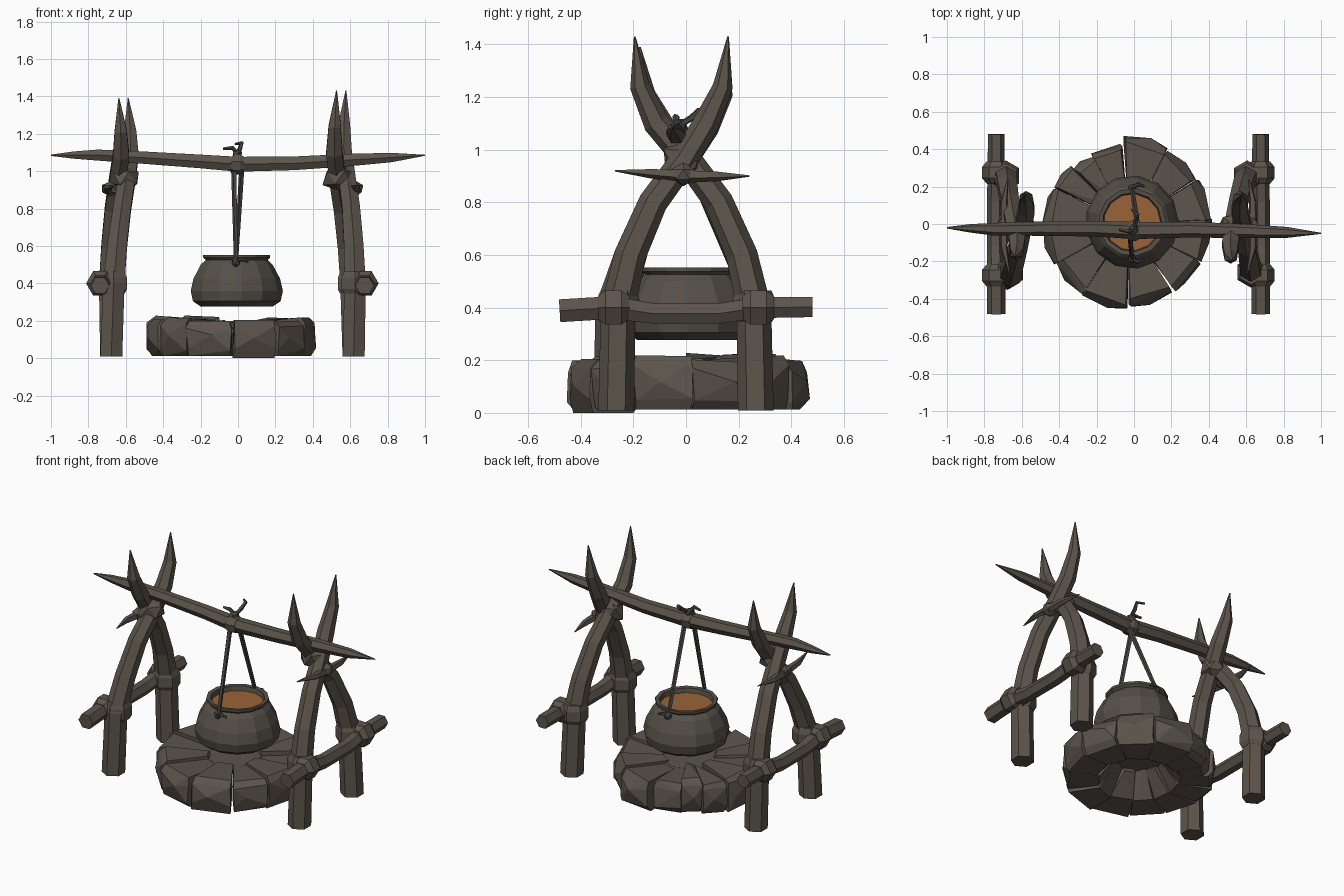
import bpy, bmesh, math, random
from mathutils import Vector

if "Cube" in bpy.data.objects:
    bpy.data.objects.remove(bpy.data.objects["Cube"])

random.seed(7)


def material(name, rgb):
    m = bpy.data.materials.new(name)
    m.diffuse_color = (*rgb, 1)
    m.use_nodes = True
    m.node_tree.nodes["Principled BSDF"].inputs["Base Color"].default_value = m.diffuse_color
    return m


WOOD = material("weathered_wood", (0.108, 0.089, 0.070))
STONE = material("brown_stone", (0.108, 0.090, 0.073))
IRON = material("dull_iron", (0.092, 0.080, 0.064))
ROPE = material("dark_rope", (0.066, 0.062, 0.052))
SOUP = material("orange_soup", (0.32, 0.125, 0.04))


def finish(name, bm, mat):
    bmesh.ops.recalc_face_normals(bm, faces=bm.faces)
    me = bpy.data.meshes.new(name)
    bm.to_mesh(me)
    bm.free()
    me.materials.append(mat)
    ob = bpy.data.objects.new(name, me)
    bpy.context.collection.objects.link(ob)
    return ob


def tube(name, path, mat, sides=6, up=(1, 0, 0), level_start=False):
    """Faceted limb through (x, y, z, radius) points."""
    bm = bmesh.new()
    pts = [Vector(p[:3]) for p in path]
    rings = []
    for i, p in enumerate(pts):
        d = (pts[min(i + 1, len(pts) - 1)] - pts[max(i - 1, 0)]).normalized()
        if level_start and i == 0:
            d = Vector((0, 0, 1))
        u = Vector(up)
        u = (u - d * u.dot(d)).normalized()
        v = d.cross(u)
        r = path[i][3]
        rings.append([bm.verts.new(p + r * (math.cos(a) * u + math.sin(a) * v))
                      for a in (math.tau * (k + 0.5) / sides for k in range(sides))])
    for a, b in zip(rings, rings[1:]):
        for k in range(sides):
            n = (k + 1) % sides
            bm.faces.new((a[k], a[n], b[n], b[k]))
    bm.faces.new(rings[0])
    bm.faces.new(rings[-1])
    return finish(name, bm, mat)


def lump(name, loc, size, mat, jitter=0.15):
    """Faceted knot."""
    bm = bmesh.new()
    bmesh.ops.create_icosphere(bm, subdivisions=1, radius=1)
    for v in bm.verts:
        v.co *= 1 + random.uniform(-jitter, jitter)
        v.co = Vector(loc) + Vector([c * s for c, s in zip(v.co, size)])
    return finish(name, bm, mat)


def lathe(name, profile, mat, centre, sides=13):
    bm = bmesh.new()
    rings = [[bm.verts.new((centre[0] + r * math.cos(math.tau * k / sides),
                            centre[1] + r * math.sin(math.tau * k / sides), z))
              for k in range(sides)] for r, z in profile]
    for a, b in zip(rings, rings[1:]):
        for k in range(sides):
            n = (k + 1) % sides
            bm.faces.new((a[k], a[n], b[n], b[k]))
    bm.faces.new(rings[0])
    bm.faces.new(rings[-1])
    return finish(name, bm, mat)


# Two end frames, mirrored about x = -0.03
MID = -0.03
# (distance from MID, y, z, radius) for the post that starts at +y
POST = [(0.648, 0.265, 0.01, 0.068), (0.645, 0.258, 0.40, 0.066), (0.632, 0.212, 0.60, 0.060),
        (0.612, 0.125, 0.80, 0.055), (0.588, 0.008, 0.96, 0.052), (0.57, -0.112, 1.10, 0.050),
        (0.572, -0.175, 1.24, 0.038), (0.582, -0.195, 1.43, 0.003)]
for side, label in ((-1, "left"), (1, "right")):
    for ys, where in ((1, "back"), (-1, "front")):
        path = []
        for i, (d, y, z, r) in enumerate(POST):
            shift = -ys * 0.025 * min(1, z / 0.9)
            y = ys * y
            if i > 4:   # horns differ a little per post
                y += (-0.035 if ys < 0 else 0.0) + (0.02 if side < 0 and ys > 0 else 0)
                z -= 0.04 * (i - 4) / 3 if side < 0 else 0
            if i < 2 and side < 0 and ys < 0:
                y -= 0.02
            path.append((MID + side * d + shift, y, z, r))
        tube(f"{label}_{where}_post", path, WOOD, 6, level_start=True)
        # lashing where the brace meets the post: a collar on each
        kx, ky = MID + side * 0.707, ys * 0.275
        tube(f"{label}_{where}_brace_collar", [(kx, ky - 0.06, 0.40, 0.05), (kx, ky - 0.03, 0.40, 0.075),
                                               (kx, ky + 0.03, 0.40, 0.075), (kx, ky + 0.06, 0.40, 0.05)],
             WOOD, 6, (0, 0, 1))
        px, py = MID + side * 0.645 - ys * 0.01, ys * 0.258
        tube(f"{label}_{where}_post_collar", [(px, py, 0.345, 0.068), (px, py, 0.37, 0.082),
                                              (px, py, 0.43, 0.082), (px, py, 0.465, 0.066)], WOOD)
    bx = MID + side * 0.707
    tube(f"{label}_brace", [(bx, -0.48, 0.388, 0.05), (bx, -0.28, 0.40, 0.05),
                            (bx + side * 0.005, -0.12, 0.377, 0.044), (bx + side * 0.005, 0.12, 0.377, 0.044),
                            (bx, 0.28, 0.40, 0.046), (bx, 0.48, 0.402, 0.044)], WOOD, 6, (0, 0, 1))
    # thin pointed stick and lashings at the crossing
    sx = MID + side * 0.665
    tube(f"{label}_crossing_stick", [(sx - side * 0.03, -0.27, 0.92, 0.003), (sx, -0.13, 0.91, 0.02),
                                     (sx, 0.0, 0.90, 0.026), (sx, 0.12, 0.90, 0.02),
                                     (sx - side * 0.02, 0.24, 0.90, 0.003)], WOOD, 5, (0, 0, 1))
    lump(f"{label}_crossing_lashing", (MID + side * 0.575, -0.01, 0.965), (0.095, 0.085, 0.08), WOOD)
    lump(f"{label}_stick_lashing", (MID + side * 0.655, -0.01, 0.905), (0.05, 0.05, 0.042), WOOD)

# Cross beam
tube("cross_beam", [(-1, -0.02, 1.085, 0.004), (-0.88, -0.023, 1.086, 0.022), (-0.75, -0.028, 1.086, 0.034),
                    (-0.5, -0.025, 1.072, 0.038), (-0.2, -0.025, 1.052, 0.042), (0, -0.035, 1.037, 0.046),
                    (0.3, -0.03, 1.042, 0.042), (0.6, -0.038, 1.060, 0.038), (0.82, -0.045, 1.073, 0.029),
                    (1, -0.05, 1.085, 0.003)], WOOD, 6, (0, 0, 1))

# Rope: wrap on the beam, loose ends, two hangers with knots
tube("beam_rope_wrap", [(-0.035, -0.033, 1.04, 0.046), (-0.015, -0.035, 1.038, 0.056),
                        (0.012, -0.035, 1.038, 0.056), (0.03, -0.035, 1.038, 0.046)], WOOD, 7, (0, 0, 1))
lump("beam_rope_knot", (-0.005, -0.03, 1.09), (0.028, 0.035, 0.025), ROPE)
tube("rope_end_a", [(0, -0.03, 1.09, 0.012), (-0.03, -0.04, 1.125, 0.012), (-0.08, -0.03, 1.12, 0.007)],
     ROPE, 5, (0, 1, 0))
tube("rope_end_b", [(0, -0.03, 1.09, 0.012), (0.01, 0.02, 1.12, 0.013), (0.02, 0.05, 1.15, 0.011),
                    (-0.015, 0.08, 1.145, 0.006)], ROPE, 5)
for s, where in ((-1, "front"), (1, "back")):
    y = 0.005 + s * 0.188
    tube(f"{where}_rope", [(s * 0.022, -0.035 + s * 0.012, 1.02, 0.015), (-0.01, y, 0.51, 0.012)], ROPE, 5)
    lump(f"{where}_rope_knot", (-0.01, y, 0.515), (0.025, 0.026, 0.028), ROPE)
    tube(f"{where}_rope_tail", [(-0.01, y, 0.515, 0.010), (0.02, y + s * 0.02, 0.53, 0.011),
                                (0.055, y + s * 0.01, 0.515, 0.006)], ROPE, 5, (0, 0, 1))

# Pot and soup
lathe("cooking_pot", [(0.195, 0.276), (0.238, 0.305), (0.25, 0.36), (0.235, 0.425),
                      (0.195, 0.50), (0.168, 0.525), (0.182, 0.538), (0.182, 0.553), (0.158, 0.55),
                      (0.15, 0.51)], IRON, (-0.01, 0.01))
lathe("soup", [(0.152, 0.512), (0.152, 0.522)], SOUP, (-0.01, 0.01))

# Fire ring stones: start angle, end angle, outer radius, top height
STONES = [(95, 117, 0.42, 0.20), (63, 93, 0.46, 0.20), (34, 62, 0.44, 0.215), (4, 33, 0.435, 0.20),
          (-27, 3, 0.44, 0.22), (-56, -28, 0.43, 0.21), (-89, -57, 0.44, 0.215), (-123, -91, 0.455, 0.195),
          (-151, -124, 0.44, 0.225), (-180, -152, 0.45, 0.21), (154, 179, 0.45, 0.225),
          (135, 153, 0.44, 0.205), (118, 134, 0.41, 0.23)]
for i, (a0, a1, r, h) in enumerate(STONES):
    bm = bmesh.new()
    # (fraction across, radius, height) corners of a blocky wedge reaching in under the pot
    corners = [(f, q, z) for f in (0.0, 1.0)
               for q, z in ((0.13, h - 0.06), (0.15, h - 0.015), (r - 0.03, h), (r, h - 0.035),
                            (r, 0.05), (r - 0.02, 0.012), (0.24, 0.012))]
    corners += [(random.uniform(0.3, 0.7), r + 0.015, 0.12)]
    for f, q, z in corners:
        a = math.radians(a0 + (a1 - a0) * f + random.uniform(-1.2, 1.2))
        q += random.uniform(-0.014, 0.012)
        if z > 0.02:
            z += random.uniform(-0.012, 0.006)
        elif i == 6:
            z = 0.0
        bm.verts.new((MID + q * math.cos(a), q * math.sin(a), z))
    bmesh.ops.convex_hull(bm, input=bm.verts)
    bmesh.ops.delete(bm, geom=[v for v in bm.verts if not v.link_faces], context='VERTS')
    bmesh.ops.dissolve_limit(bm, angle_limit=math.radians(9), verts=bm.verts, edges=bm.edges)
    finish(f"fire_ring_stone_{i + 1}", bm, STONE)
# Flat stone closing the middle of the hearth
lathe("hearth_slab", [(0.17, 0.15), (0.19, 0.165), (0.17, 0.185)], STONE, (MID, 0), 8)
